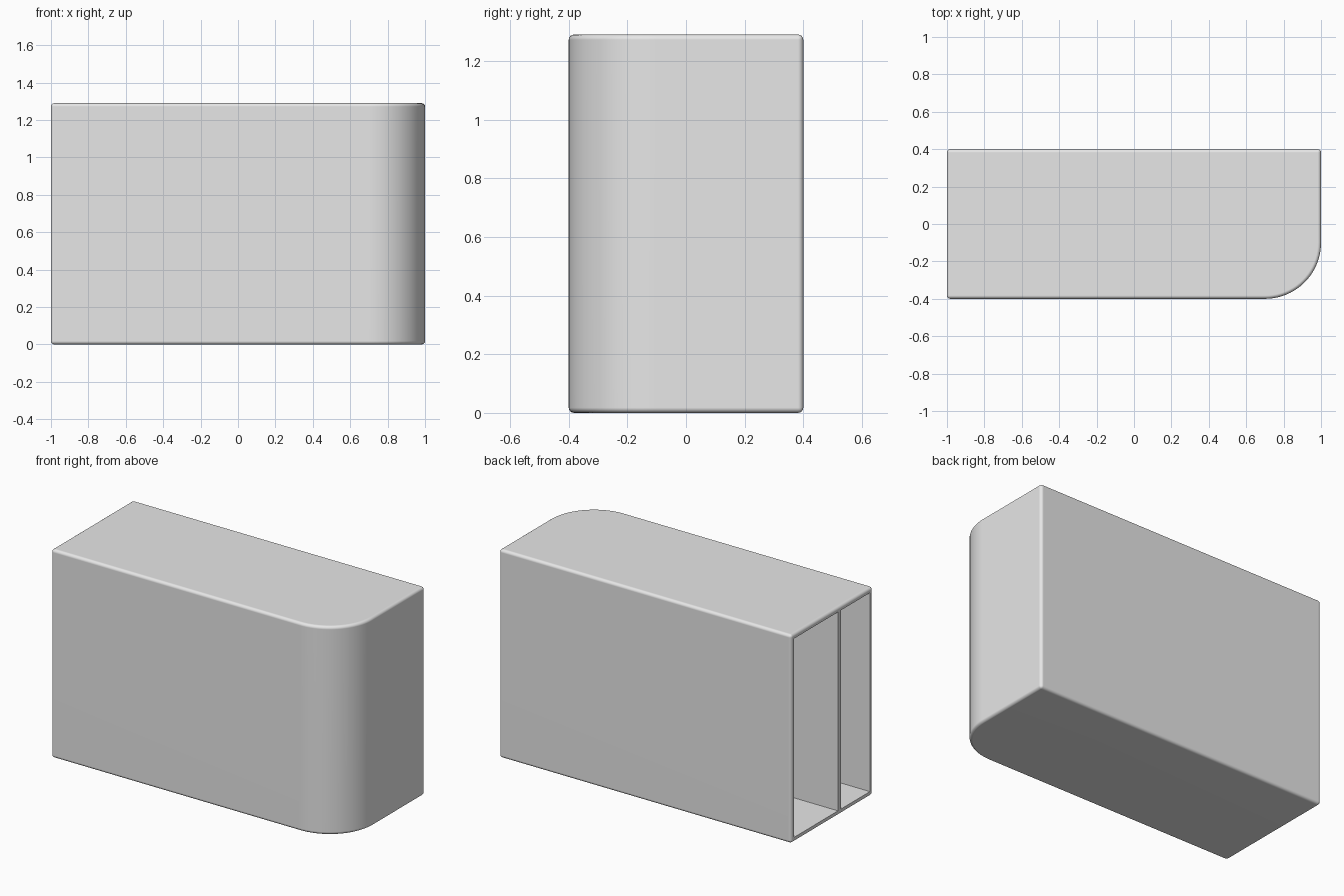
import bpy, bmesh, math

if "Cube" in bpy.data.objects:
    bpy.data.objects.remove(bpy.data.objects["Cube"])

HEIGHT, WALL, EDGE = 1.29, 0.03, 0.018
RADIUS, CENTRE = 0.3, (0.7, -0.1)  # large rounded corner

grey = bpy.data.materials.new("light_grey")
grey.use_nodes = True
grey.diffuse_color = (0.8, 0.8, 0.8, 1)
grey.node_tree.nodes["Principled BSDF"].inputs["Base Color"].default_value = (0.8, 0.8, 0.8, 1)


def corner(radius, steps=20):
    """Quarter circle from the front side round to the closed end."""
    angles = [math.radians(-90 + 90 * i / steps) for i in range(steps + 1)]
    return [(CENTRE[0] + radius * math.cos(a), CENTRE[1] + radius * math.sin(a)) for a in angles]


def prism(name, outline, z0, z1, bevel=0):
    """Upright extrusion of an outline, with optional rounded edges."""
    bm = bmesh.new()
    base = bm.faces.new([bm.verts.new((x, y, z0)) for x, y in outline])
    grown = bmesh.ops.extrude_face_region(bm, geom=[base])["geom"]
    bmesh.ops.translate(bm, vec=(0, 0, z1 - z0),
                        verts=[v for v in grown if isinstance(v, bmesh.types.BMVert)])
    bmesh.ops.recalc_face_normals(bm, faces=bm.faces)
    if bevel:
        sharp = [e for e in bm.edges if e.calc_face_angle() > math.radians(30)]
        bmesh.ops.bevel(bm, geom=sharp, offset=bevel, segments=4, profile=0.5, affect='EDGES')
    mesh = bpy.data.meshes.new(name)
    bm.to_mesh(mesh)
    bm.free()
    mesh.materials.append(grey)
    obj = bpy.data.objects.new(name, mesh)
    bpy.context.collection.objects.link(obj)
    return obj


# Outer sleeve with one large rounded corner and softened edges
sleeve = prism("divided_sleeve", [(-1, 0.4), (-1, -0.4)] + corner(RADIUS) + [(1, 0.4)],
               0, HEIGHT, EDGE)
bpy.context.view_layer.objects.active = sleeve
sleeve.select_set(True)

# Two compartments, open at the end, leaving a thin divider between them
inner_x, inner_y = 1 - WALL, 0.4 - WALL
div_front, div_back = -0.088, -0.058
compartments = {
    "back_compartment": [(-1.1, inner_y), (-1.1, div_back), (inner_x, div_back), (inner_x, inner_y)],
    "front_compartment": [(-1.1, div_front), (-1.1, -inner_y)] + corner(RADIUS - WALL)
                         + [(inner_x, div_front)],
}
for name, outline in compartments.items():
    cutter = prism(name, outline, WALL, HEIGHT - WALL)
    cutter.hide_render = True
    cut = sleeve.modifiers.new(name, 'BOOLEAN')
    cut.operation, cut.solver, cut.object = 'DIFFERENCE', 'EXACT', cutter
    bpy.ops.object.modifier_apply(modifier=cut.name)
    bpy.data.objects.remove(cutter)

# Smooth curves, flat broad sides
bpy.ops.object.shade_smooth_by_angle(angle=math.radians(35))
weighted = sleeve.modifiers.new("even_shading", 'WEIGHTED_NORMAL')
weighted.keep_sharp = True
